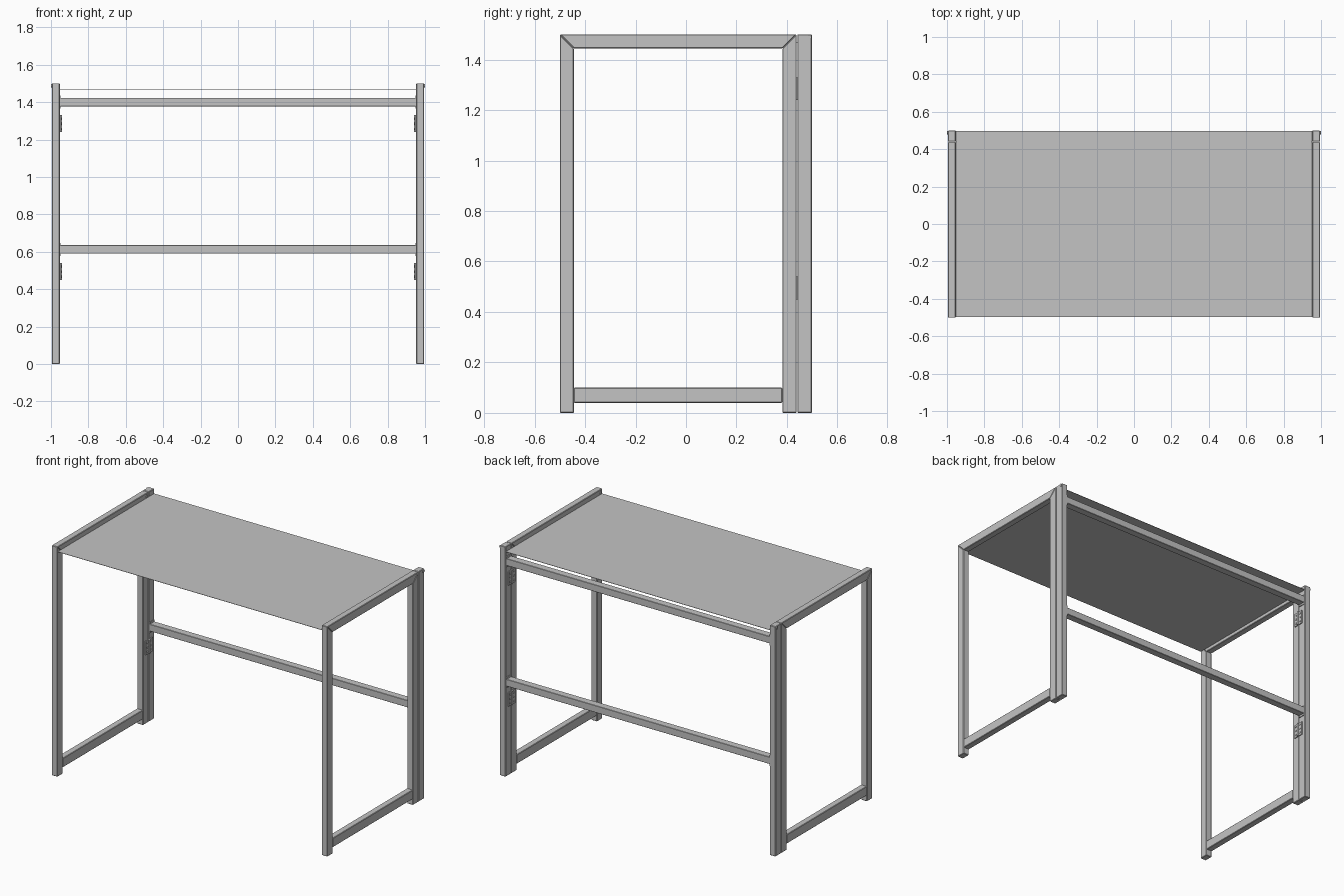
import bpy, bmesh, math
from mathutils import Vector, Matrix

if "Cube" in bpy.data.objects:
    bpy.data.objects.remove(bpy.data.objects["Cube"])

metal = bpy.data.materials.new("grey metal")
metal.diffuse_color = (0.55, 0.55, 0.55, 1)
metal.use_nodes = True
metal.node_tree.nodes["Principled BSDF"].inputs["Base Color"].default_value = metal.diffuse_color


def finish(name, bm, bevel=0.0):
    bmesh.ops.recalc_face_normals(bm, faces=bm.faces[:])
    if bevel:
        bmesh.ops.bevel(bm, geom=bm.edges[:], offset=bevel, segments=1,
                        affect='EDGES', profile=0.5)
    me = bpy.data.meshes.new(name)
    bm.to_mesh(me)
    bm.free()
    me.materials.append(metal)
    ob = bpy.data.objects.new(name, me)
    bpy.context.collection.objects.link(ob)
    return ob


def prism(name, yz, x0, x1, bevel=0.0):
    """Extrude a y-z outline from x0 to x1."""
    bm = bmesh.new()
    f = bm.faces.new([bm.verts.new((x0, y, z)) for y, z in yz])
    r = bmesh.ops.extrude_face_region(bm, geom=[f])
    vs = [v for v in r['geom'] if isinstance(v, bmesh.types.BMVert)]
    bmesh.ops.translate(bm, vec=(x1 - x0, 0, 0), verts=vs)
    return finish(name, bm, bevel)


def box(name, x0, x1, y0, y1, z0, z1, bevel=0.0):
    return prism(name, [(y0, z0), (y1, z0), (y1, z1), (y0, z1)], x0, x1, bevel)


def cyl(name, c, r, depth, axis, n=12):
    bm = bmesh.new()
    rot = {'X': Matrix.Rotation(math.pi / 2, 4, 'Y'), 'Z': Matrix()}[axis]
    bmesh.ops.create_cone(bm, cap_ends=True, segments=n, radius1=r, radius2=r,
                          depth=depth, matrix=Matrix.Translation(c) @ rot)
    return finish(name, bm)


T, H = 0.056, 1.5
XI, XO = 0.953, 0.995
BV = 0.003

for side, s in (("left", -1), ("right", 1)):
    a, b = sorted((s * XI, s * XO))
    # folding side frame with mitred top corners
    prism(f"{side}_front_leg", [(-0.5, 0), (-0.5 + T, 0), (-0.5 + T, H - T), (-0.5, H)], a, b, BV)
    prism(f"{side}_top_rail", [(-0.5, H), (-0.5 + T, H - T), (0.438 - T, H - T), (0.438, H)], a, b, BV)
    prism(f"{side}_inner_back_leg", [(0.438 - T, 0), (0.438, 0), (0.438, H), (0.438 - T, H - T)], a, b, BV)
    box(f"{side}_bottom_rail", a, b, -0.5 + T, 0.438 - T, 0.04, 0.1, BV)
    # post of the fixed back frame
    box(f"{side}_back_post", a, b, 0.441, 0.499, 0, H, BV)
    # pivot pin at the top of the post
    cyl(f"{side}_pivot_pin", (s * 0.996, 0.488, 1.488), 0.009, 0.008, 'X')
    # hinges across the joint between the two back legs
    for lvl, zc in (("lower", 0.495), ("upper", 1.285)):
        xs = sorted((s * 0.947, s * 0.954))
        for leaf, y0, y1 in (("front", 0.405, 0.437), ("rear", 0.442, 0.474)):
            box(f"{side}_{lvl}_hinge_{leaf}_leaf", *xs, y0, y1, zc - 0.045, zc + 0.045)
            for k in (-0.028, 0, 0.028):
                cyl(f"{side}_{lvl}_hinge_screw", (s * 0.946, (y0 + y1) / 2, zc + k),
                    0.006, 0.005, 'X', 8)
        cyl(f"{side}_{lvl}_hinge_knuckle", (s * 0.947, 0.4395, zc), 0.006, 0.09, 'Z')
    # mounting plates at the crossbar ends
    for lvl, zc in (("lower", 0.613), ("upper", 1.4)):
        xs = sorted((s * 0.948, s * 0.954))
        box(f"{side}_{lvl}_bar_plate", *xs, 0.446, 0.494, zc - 0.035, zc + 0.035)

# crossbars of the back frame
for lvl, zc in (("lower", 0.613), ("upper", 1.4)):
    box(f"{lvl}_crossbar", -0.954, 0.954, 0.446, 0.494, zc - 0.023, zc + 0.023, 0.002)

# thin table top between the side rails
box("table_top", -XI, XI, -0.497, 0.497, 1.466, 1.468)
